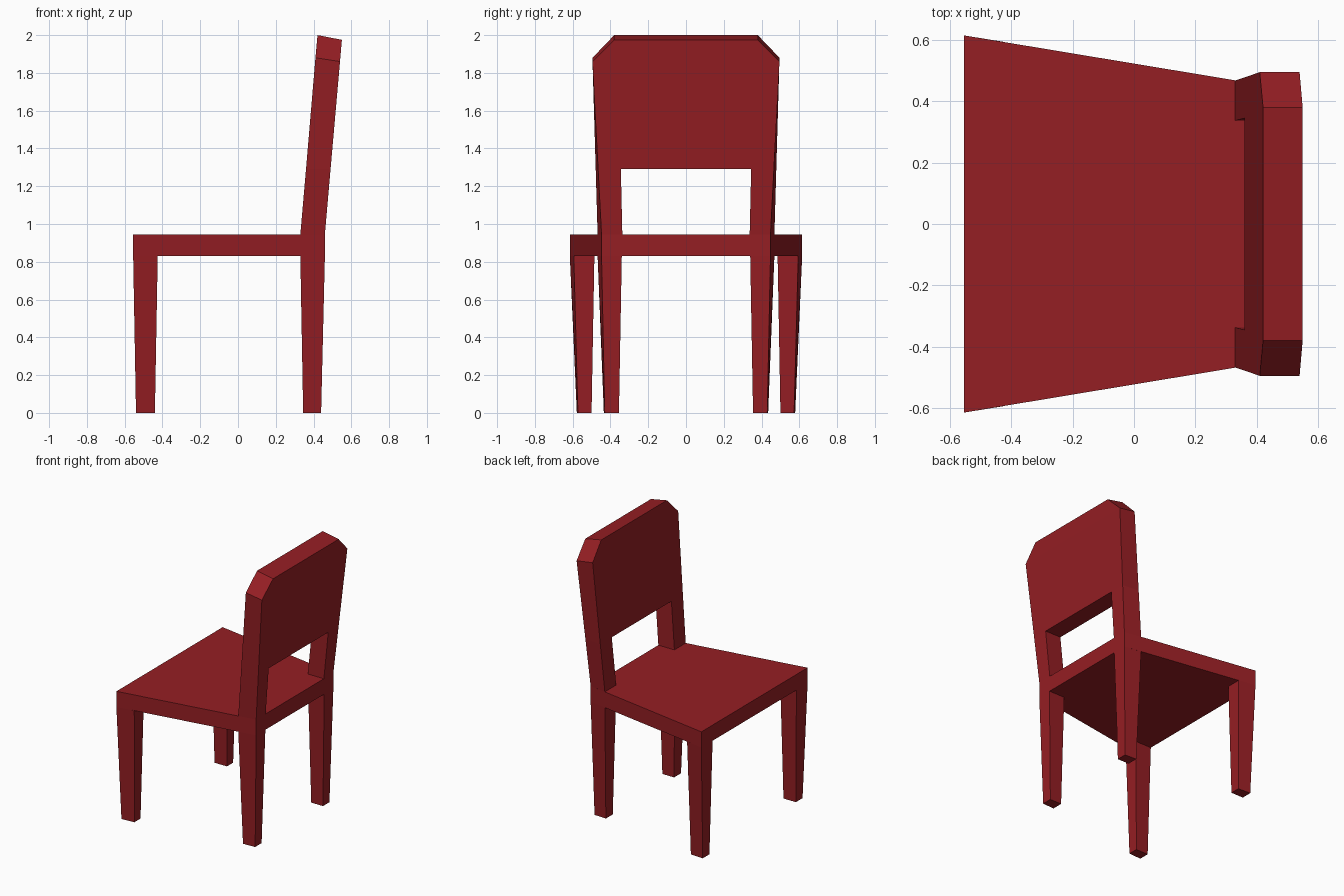
import bpy, bmesh

if "Cube" in bpy.data.objects:
    bpy.data.objects.remove(bpy.data.objects["Cube"])

red = bpy.data.materials.new("red_paint")
red.diffuse_color = (0.30, 0.013, 0.017, 1)
red.use_nodes = True
red.node_tree.nodes["Principled BSDF"].inputs["Base Color"].default_value = red.diffuse_color


def loft(name, rings, mirror=False):
    """Join stacked four-corner rings into a closed solid, optionally mirrored in y."""
    bm = bmesh.new()
    loops = [[bm.verts.new(p) for p in ring] for ring in rings]
    for a, b in zip(loops, loops[1:]):
        for i in range(4):
            j = (i + 1) % 4
            bm.faces.new((a[i], a[j], b[j], b[i]))
    bm.faces.new(loops[0])
    bm.faces.new(loops[-1])
    bmesh.ops.recalc_face_normals(bm, faces=bm.faces)
    mesh = bpy.data.meshes.new(name)
    bm.to_mesh(mesh)
    bm.free()
    mesh.materials.append(red)
    ob = bpy.data.objects.new(name, mesh)
    bpy.context.collection.objects.link(ob)
    if mirror:
        m = ob.modifiers.new("mirror", 'MIRROR')
        m.use_axis = (False, True, False)
        m.use_mirror_merge = False
    return ob


def ring(z, x0, x1, inner, out0, out1):
    """Post section: front x, back x, inner y, outer y at front and at back."""
    return [(x0, inner, z), (x1, inner, z), (x1, out1, z), (x0, out0, z)]


def span(x0, z0, y0, x1, z1, y1):
    """Full-width section: front edge and back edge, symmetric in y."""
    return [(x0, -y0, z0), (x1, -y1, z1), (x1, y1, z1), (x0, y0, z0)]


# Seat slab, tapering towards the back
loft("seat", [span(-0.555, z, 0.615, 0.46, z, 0.447) for z in (0.83, 0.945)])

# Tapered legs
loft("front_legs", [ring(0, -0.54, -0.44, 0.50, 0.578, 0.572),
                    ring(0.83, -0.555, -0.425, 0.485, 0.615, 0.594)], True)
loft("back_legs", [ring(0, 0.345, 0.44, 0.355, 0.435, 0.43),
                   ring(0.83, 0.33, 0.46, 0.34, 0.468, 0.447)], True)

# Leaning posts between seat and back panel
loft("back_posts", [ring(0.945, 0.33, 0.46, 0.337, 0.468, 0.447),
                    ring(1.29, 0.36, 0.49, 0.345, 0.478, 0.465)], True)

# Back panel with clipped upper corners
loft("back_panel", [span(0.36, 1.29, 0.478, 0.49, 1.29, 0.465),
                    span(0.41, 1.88, 0.495, 0.54, 1.86, 0.495),
                    span(0.421, 2.0, 0.38, 0.55, 1.975, 0.38)])
